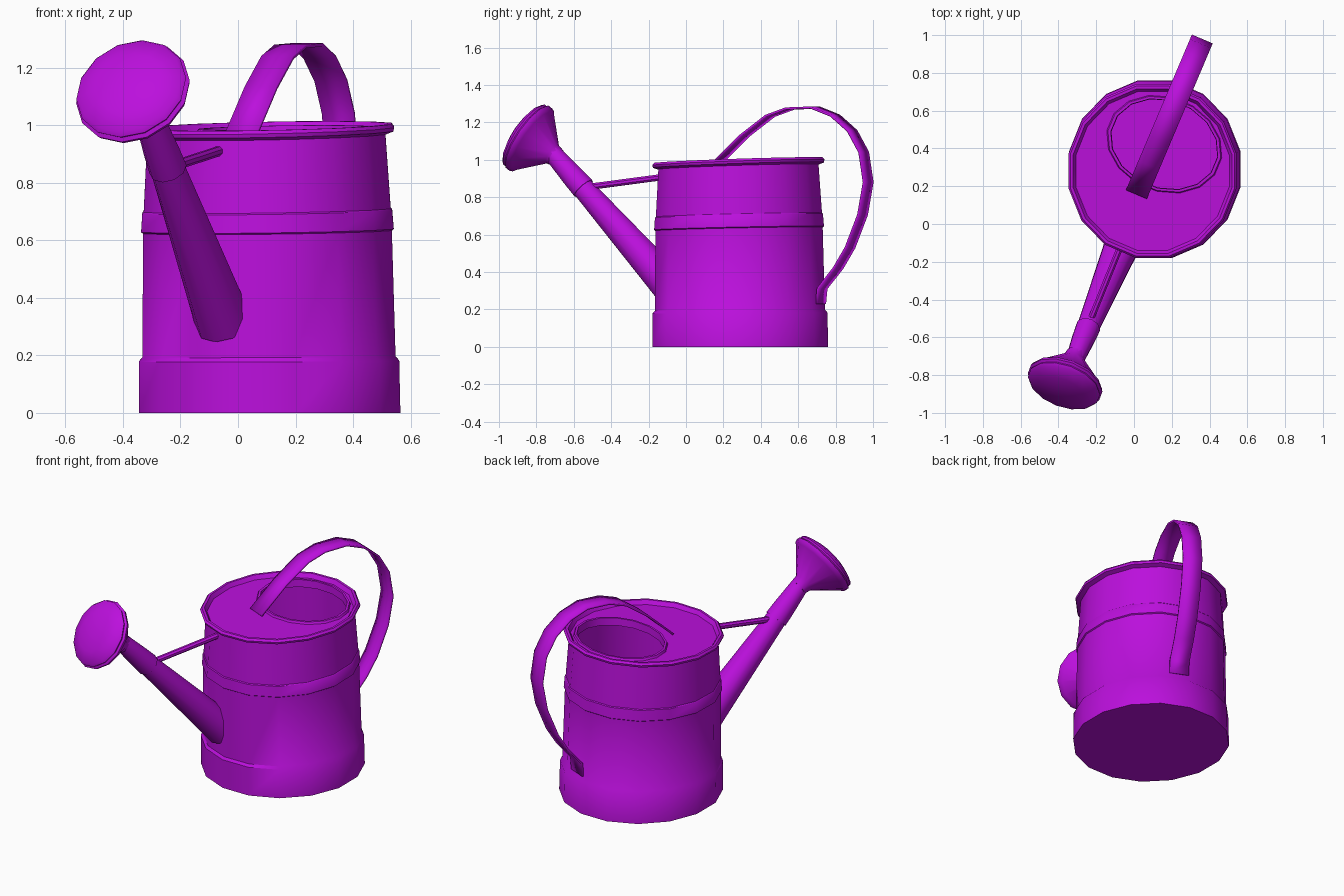
import bpy
import bmesh
import math
from mathutils import Vector

default = bpy.data.objects.get("Cube")
if default:
    bpy.data.objects.remove(default, do_unlink=True)

COLOR = (0.50, 0.005, 0.72, 1.0)
purple = bpy.data.materials.new("purple enamel")
purple.use_nodes = True
purple.diffuse_color = COLOR
purple.node_tree.nodes["Principled BSDF"].inputs["Base Color"].default_value = COLOR


def finish(name, bm, angle=40):
    """Turn a bmesh into a smooth-shaded object with sharp creases."""
    bmesh.ops.recalc_face_normals(bm, faces=bm.faces)
    mesh = bpy.data.meshes.new(name)
    bm.to_mesh(mesh)
    bm.free()
    mesh.materials.append(purple)
    obj = bpy.data.objects.new(name, mesh)
    bpy.context.collection.objects.link(obj)
    bpy.ops.object.select_all(action='DESELECT')
    obj.select_set(True)
    bpy.context.view_layer.objects.active = obj
    bpy.ops.object.shade_smooth_by_angle(angle=math.radians(angle))
    return obj


def loft(name, rings):
    """Skin a list of equal-length point rings and cap both ends."""
    bm = bmesh.new()
    loops = [[bm.verts.new(p) for p in ring] for ring in rings]
    n = len(loops[0])
    for a, b in zip(loops, loops[1:]):
        for i in range(n):
            j = (i + 1) % n
            bm.faces.new((a[i], a[j], b[j], b[i]))
    bm.faces.new(loops[0])
    bm.faces.new(loops[-1])
    return finish(name, bm)


def turned(name, start, direction, profile, sides):
    """Lathe a (distance, radius) profile along a slanted axis."""
    axis = Vector(direction).normalized()
    side = axis.cross(Vector((0, 0, 1))).normalized()
    up = side.cross(axis)
    rings = []
    for dist, rad in profile:
        centre = Vector(start) + axis * dist
        rings.append([centre + rad * (math.cos(t) * side + math.sin(t) * up)
                      for t in (2 * math.pi * (i + 0.5) / sides for i in range(sides))])
    return loft(name, rings)


# Can: slightly oval, slightly leaning, with an off-centre filling hole
SIDES = 16
ANGLES = [2 * math.pi * (i + 0.5) / SIDES for i in range(SIDES)]
FLAT = 1 / math.cos(math.pi / SIDES)


def lean(x, y, z):
    return (x + 0.11 - 0.012 * z, y + 0.29 - 0.01 * z, z + z * (0.02 * x + 0.033 * y))


def can_ring(z, r):
    r *= FLAT
    return [lean(0.967 * r * math.cos(t), r * math.sin(t), z) for t in ANGLES]


def hole_ring(z, scale):
    turn = math.radians(-22)
    u = Vector((math.cos(turn), math.sin(turn)))
    v = Vector((-u.y, u.x))
    ring = []
    for t in ANGLES:
        p = Vector((0.062, 0.142)) + scale * (0.315 * math.cos(t - turn) * u
                                              + 0.25 * math.sin(t - turn) * v)
        ring.append(lean(p.x, p.y, z))
    return ring


outside = [(0, .47), (.18, .468), (.195, .455), (.63, .447), (.635, .454), (.70, .449),
           (.705, .444), (.962, .428), (.972, .456), (.985, .46), (.997, .45),
           (.997, .435), (.972, .42)]
lip = [(.972, 1.0), (.985, .98), (.985, .93), (.94, .92)]
inside = [(.94, .415), (.03, .44)]
loft("can_body", [can_ring(*p) for p in outside] + [hole_ring(*p) for p in lip]
     + [can_ring(*p) for p in inside])

# Spout with its sleeve
turned("spout", (-.05, -.08, .315), (-.26, -.63, .715),
       [(0, .1), (.125, .093), (.735, .061), (.735, .067), (.82, .063), (1.0, .05)], 10)

# Sprinkler head: flared cone, double lip and domed face
turned("sprinkler_head", (-.312, -.70, 1.02), (-.3, -.79, .54),
       [(-.02, .05), (.02, .06), (.15, .185), (.16, .2), (.178, .207), (.188, .195),
        (.198, .2), (.212, .188), (.236, .12), (.247, .04)], 14)

# Brace rod between spout and can
brace_start = Vector((-.235, -.52, .855))
brace_end = Vector((-.06, -.09, .912))
brace = brace_end - brace_start
turned("brace_rod", brace_start, brace, [(0, .018), (brace.length, .018)], 8)

# Handle: flat strap from the lid, arching over and back to the can wall
strap = [(.16, .975), (.315, 1.13), (.45, 1.235), (.556, 1.274), (.69, 1.279), (.797, 1.236),
         (.888, 1.155), (.95, 1.04), (.974, .88), (.944, .706), (.877, .53), (.813, .42),
         (.728, .312), (.72, .23)]
across = Vector((.92, -.39, 0)) * 0.06
bm = bmesh.new()
pairs = []
for y, z in strap:
    centre = Vector((.012 + (y - .155) * .424, y, z))
    pairs.append((bm.verts.new(centre - across), bm.verts.new(centre + across)))
for (a, b), (c, d) in zip(pairs, pairs[1:]):
    bm.faces.new((a, b, d, c))
handle = finish("handle", bm)
solid = handle.modifiers.new("thickness", 'SOLIDIFY')
solid.thickness = 0.012
solid.offset = 0
